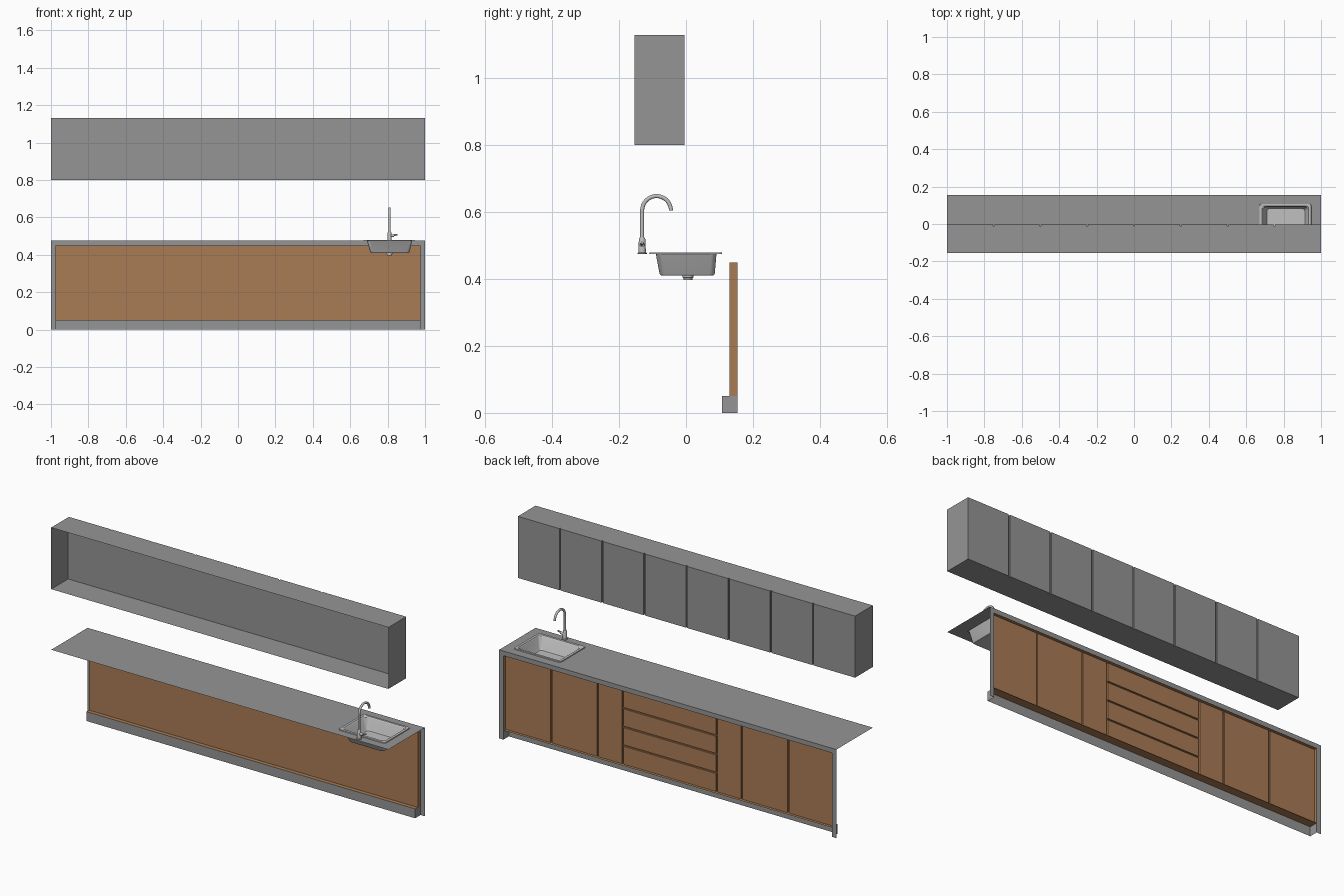
import bpy, bmesh, math
from mathutils import Vector

if "Cube" in bpy.data.objects:
    bpy.data.objects.remove(bpy.data.objects["Cube"])


def material(name, rgb):
    m = bpy.data.materials.new(name)
    m.diffuse_color = (*rgb, 1)
    m.use_nodes = True
    m.node_tree.nodes["Principled BSDF"].inputs["Base Color"].default_value = m.diffuse_color
    return m


GREY = material("grey laminate", (0.30, 0.30, 0.30))
WOOD = material("brown wood", (0.40, 0.20, 0.09))
STEEL = material("steel", (0.53, 0.53, 0.53))


def finish(bm, name, mat, smooth=False):
    me = bpy.data.meshes.new(name)
    bm.to_mesh(me)
    bm.free()
    ob = bpy.data.objects.new(name, me)
    bpy.context.collection.objects.link(ob)
    me.materials.append(mat)
    if smooth:
        bpy.ops.object.select_all(action='DESELECT')
        bpy.context.view_layer.objects.active = ob
        ob.select_set(True)
        bpy.ops.object.shade_smooth_by_angle(angle=math.radians(35))
    return ob


def box(name, lo, hi, mat, drop=()):
    """Box between two corners; faces whose normal is in drop are left open."""
    bm = bmesh.new()
    bmesh.ops.create_cube(bm, size=1)
    for v in bm.verts:
        v.co = Vector([(lo[i] + hi[i]) / 2 + v.co[i] * (hi[i] - lo[i]) for i in range(3)])
    bm.normal_update()
    gone = [f for f in bm.faces if any(f.normal.dot(Vector(d)) > 0.9 for d in drop)]
    bmesh.ops.delete(bm, geom=gone, context='FACES')
    return finish(bm, name, mat)


def sheets(name, rects, mat, plane):
    """Flat rectangles (a0, b0, a1, b1) in XY (plane 'z') or XZ (plane 'y')."""
    axis, level = plane
    bm = bmesh.new()
    for a0, b0, a1, b1 in rects:
        pts = [(a0, b0), (a1, b0), (a1, b1), (a0, b1)]
        if axis == 'y':
            pts.reverse()
        bm.faces.new([bm.verts.new((a, b, level) if axis == 'z' else (a, level, b)) for a, b in pts])
    bmesh.ops.remove_doubles(bm, verts=bm.verts, dist=1e-5)
    return finish(bm, name, mat)


def loft(name, loops, mat, cap_end=True, cap_start=False):
    bm = bmesh.new()
    rings = [[bm.verts.new(p) for p in loop] for loop in loops]
    for r, s in zip(rings, rings[1:]):
        for i in range(len(r)):
            j = (i + 1) % len(r)
            bm.faces.new((r[i], r[j], s[j], s[i]))
    if cap_end:
        bm.faces.new(rings[-1])
    if cap_start:
        bm.faces.new(rings[0][::-1])
    bmesh.ops.recalc_face_normals(bm, faces=bm.faces)
    return finish(bm, name, mat, True)


def rounded(x0, x1, y0, y1, r, z, n=5):
    pts = []
    for k, (cx, cy) in enumerate([(x1 - r, y1 - r), (x0 + r, y1 - r), (x0 + r, y0 + r), (x1 - r, y0 + r)]):
        for i in range(n + 1):
            a = math.pi / 2 * (k + i / n)
            pts.append((cx + r * math.cos(a), cy + r * math.sin(a), z))
    return pts


def turned(name, x, y, profile, n=24):
    """Round part from (radius, z) pairs."""
    return loft(name, [[(x + r * math.cos(2 * math.pi * i / n), y + r * math.sin(2 * math.pi * i / n), z)
                        for i in range(n)] for r, z in profile], STEEL, True, True)


def tube(name, path, radii, n=16):
    """Round pipe along points."""
    path = [Vector(p) for p in path]
    loops = []
    for i, p in enumerate(path):
        t = (path[min(i + 1, len(path) - 1)] - path[max(i - 1, 0)]).normalized()
        q = Vector((0, 0, 1)).rotation_difference(t)
        loops.append([p + q @ Vector((radii[i] * math.cos(2 * math.pi * k / n),
                                      radii[i] * math.sin(2 * math.pi * k / n), 0)) for k in range(n)])
    return loft(name, loops, STEEL, True, True)


Y, TOP = 0.154, 0.475       # half depth, worktop height
IN, GAP = 0.975, 0.004      # inner half width, half door gap

# Wall cabinet: shell open at the front (-y), eight doors on +y
box("wall_cabinet", (-1, -Y, 0.80), (1, -0.011, 1.13), GREY, [(0, -1, 0)])
for i in range(8):
    a = -1 + i * 0.25
    box(f"wall_door_{i}", (a + (GAP if i else 0), -0.011, 0.80),
        (a + 0.25 - (GAP if i < 7 else 0), -0.004, 1.13), GREY, [(0, -1, 0)])

# Worktop sheet with the sink cut-out, and the flat surround under it
hx0, hx1, hy0, hy1 = 0.688, 0.932, -0.092, 0.093
sheets("worktop", [(-1, -Y, hx0, Y), (hx1, -Y, 1, Y), (hx0, -Y, hx1, hy0), (hx0, hy1, hx1, Y)],
       GREY, ('z', TOP))
sheets("surround", [(-1, 0.45, 1, TOP), (-1, 0, -IN, 0.45), (IN, 0, 1, 0.45)], GREY, ('y', Y))

# Recess for the doors and the set-back plinth, both open to +y
box("base_recess", (-IN, 0.13, 0.05), (IN, Y, 0.45), WOOD, [(0, 1, 0)])
box("plinth", (-IN, 0.108, 0), (IN, Y, 0.05), GREY, [(0, 1, 0), (0, 0, 1), (0, 0, -1)])
sheets("plinth_cover", [(-IN, 0.108, IN, 0.13)], WOOD, ('z', 0.05))

# Base doors, mirrored about the drawers
edges = [0.278, 0.427, 0.702, IN]
for side in (-1, 1):
    for i, (a, b) in enumerate(zip(edges, edges[1:])):
        x0, x1 = sorted((side * (a + GAP), side * (b - (GAP if b < IN else 0))))
        box(f"base_door_{side}_{i}", (x0, 0.13, 0.05), (x1, 0.138, 0.45), WOOD, [(0, -1, 0)])
for i in range(4):
    z = 0.05 + i * 0.1
    box(f"drawer_{i}", (-0.278 + GAP, 0.13, z + (GAP if i else 0)),
        (0.278 - GAP, 0.138, z + 0.1 - (GAP if i < 3 else 0)), WOOD, [(0, -1, 0)])

# Sink: rim and bowl, then drain
loft("sink", [rounded(*s) for s in [
    (0.670, 0.948, -0.110, 0.108, 0.012, 0.4755),
    (0.671, 0.947, -0.109, 0.107, 0.012, 0.480),
    (0.684, 0.934, -0.096, 0.096, 0.014, 0.480),
    (0.690, 0.930, -0.090, 0.091, 0.016, 0.474),
    (0.706, 0.918, -0.079, 0.086, 0.016, 0.416),
    (0.711, 0.913, -0.074, 0.082, 0.014, 0.410)]], STEEL)
turned("drain", 0.81, 0.006, [(0.016, 0.411), (0.016, 0.404), (0.013, 0.403), (0.013, 0.397)])

# Tap: body, arched spout and side lever
FX, FY = 0.81, -0.131
turned("tap_body", FX, FY, [(0.014, TOP), (0.014, 0.478), (0.011, 0.480), (0.010, 0.518), (0.007, 0.524)])
arc = [(FX, FY, 0.51), (FX, FY, 0.56)]
arc += [(FX, FY + 0.043 - 0.043 * math.cos(math.pi * i / 16), 0.605 + 0.043 * math.sin(math.pi * i / 16))
        for i in range(17)]
tube("tap_spout", arc, [0.006] * len(arc))
tube("tap_lever_hub", [(FX, FY, 0.502), (FX + 0.024, FY, 0.502)], [0.007, 0.007])
tube("tap_lever", [(FX + 0.02, FY, 0.504), (FX + 0.042, FY, 0.508)], [0.005, 0.004], 10)
